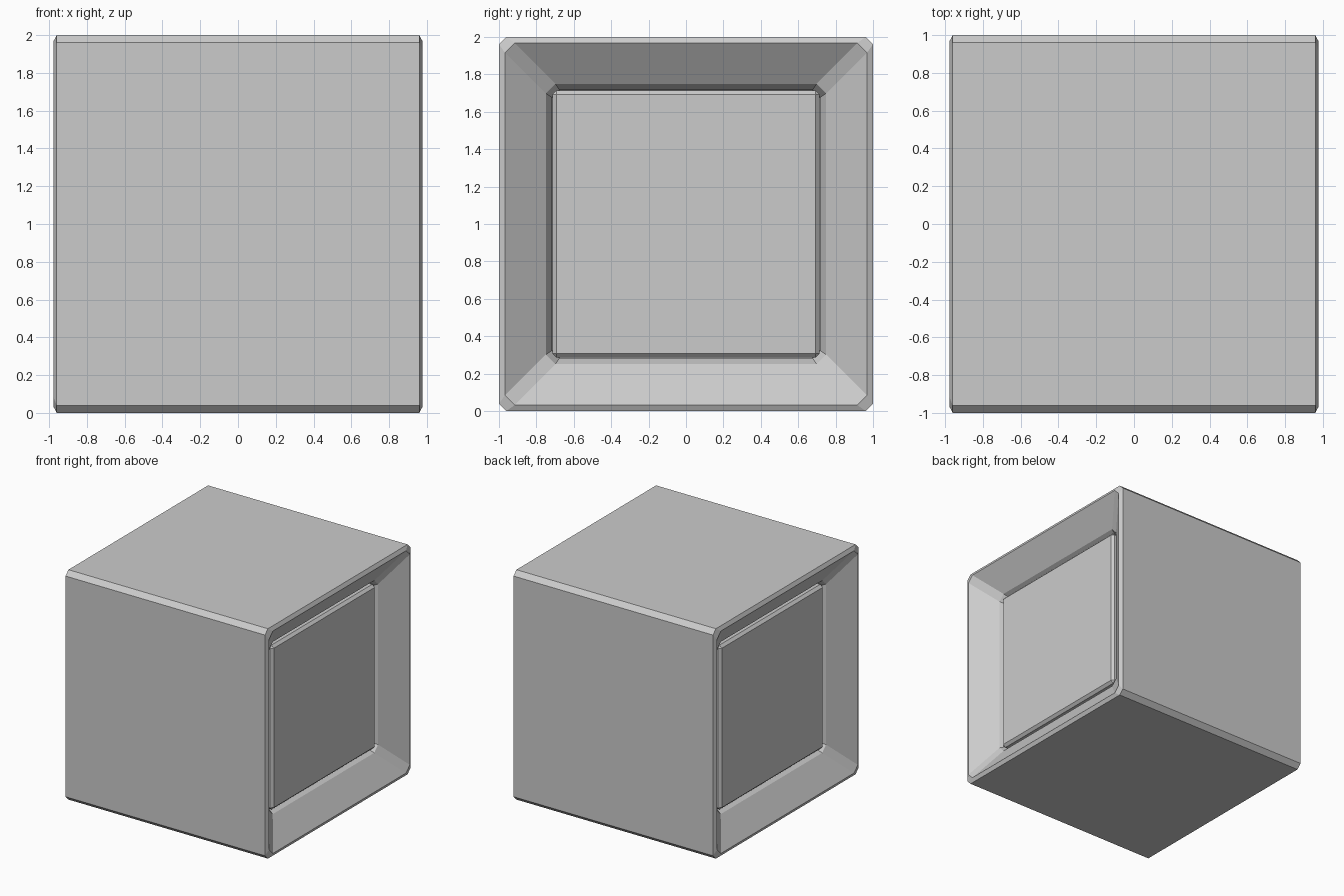
import bpy, bmesh

if "Cube" in bpy.data.objects:
    bpy.data.objects.remove(bpy.data.objects["Cube"])


def finish(name, bm, width):
    bmesh.ops.recalc_face_normals(bm, faces=bm.faces)
    mesh = bpy.data.meshes.new(name)
    bm.to_mesh(mesh)
    bm.free()
    obj = bpy.data.objects.new(name, mesh)
    bpy.context.collection.objects.link(obj)
    # single flat chamfer on every edge
    bev = obj.modifiers.new("chamfer", 'BEVEL')
    bev.width = width
    bev.segments = 1
    bev.limit_method = 'ANGLE'
    bev.angle_limit = 0.5
    return obj


def square_loft(name, rings, width):
    """Square rings (x, half size) around the x axis, joined and capped."""
    bm = bmesh.new()
    loops = [[bm.verts.new((x, sy * h, 1 + sz * h))
              for sy, sz in ((-1, -1), (1, -1), (1, 1), (-1, 1))]
             for x, h in rings]
    for a, b in zip(loops, loops[1:]):
        for i in range(4):
            j = (i + 1) % 4
            bm.faces.new((a[i], a[j], b[j], b[i]))
    bm.faces.new(loops[0])
    bm.faces.new(loops[-1])
    return finish(name, bm, width)


# crate body with a sloped recess in the left and right sides
half = [(1.0, 1.0), (0.80, 0.717), (0.68, 0.717)]
rings = [(-x, h) for x, h in reversed(half)] + half
square_loft("cube_body", rings, 0.04)

# raised panel filling each recess
for name, s in (("left_panel", -1), ("right_panel", 1)):
    square_loft(name, [(s * 0.66, 0.715), (s * 0.83, 0.715)], 0.022)
